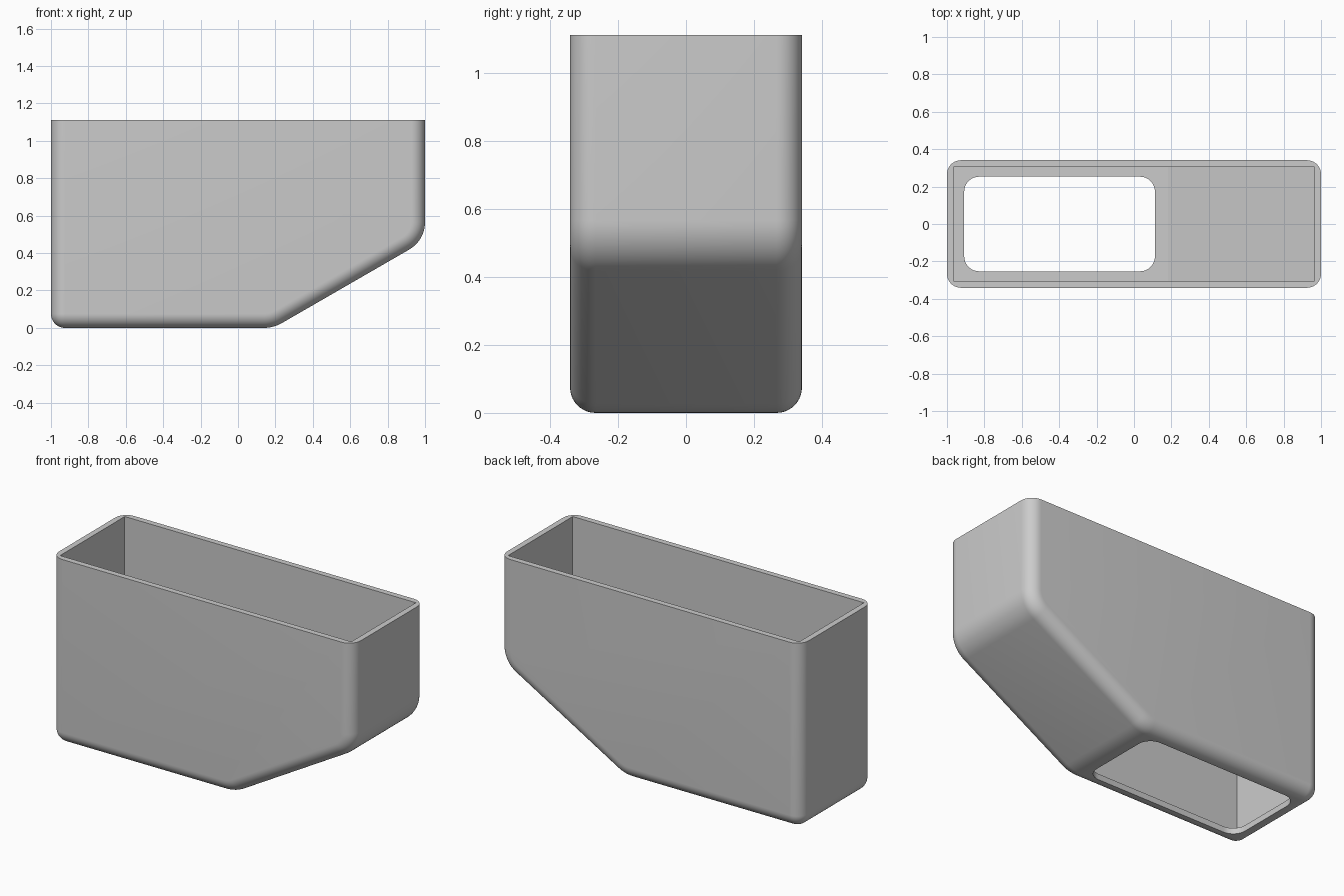
import bpy, bmesh
from math import radians, sin, cos, tan, pi

cube = bpy.data.objects.get("Cube")
if cube:
    bpy.data.objects.remove(cube)

HEIGHT, HALF_Y, EDGE, WALL = 1.112, 0.341, 0.075, 0.035
KNEE, SLOPE = 0.19, radians(30)
SHOULDER = (1 - KNEE) * tan(SLOPE)

grey = bpy.data.materials.new("light_grey")
grey.use_nodes = True
grey.diffuse_color = (0.6, 0.6, 0.6, 1)
grey.node_tree.nodes["Principled BSDF"].inputs["Base Color"].default_value = grey.diffuse_color


def arc(cx, cz, r, start, end, steps):
    angles = [radians(start + (end - start) * i / steps) for i in range(steps + 1)]
    return [(cx + r * cos(a), cz + r * sin(a)) for a in angles]


def side_profile(inset):
    """Open-top side outline with rounded lower corners, shrunk by inset."""
    knee_r, shoulder_r = 0.2, 0.17
    pts = [(-1 + inset, HEIGHT)]
    pts += arc(-1 + EDGE, EDGE, EDGE - inset, 180, 270, 10)
    pts += arc(KNEE - knee_r * tan(SLOPE / 2), knee_r, knee_r - inset, 270, 300, 6)
    pts += arc(1 - shoulder_r, SHOULDER + shoulder_r * tan(SLOPE),
               shoulder_r - inset, 300, 360, 10)
    return pts + [(1 - inset, HEIGHT)]


def loft(name, rings):
    """Skin equal-length closed rings and cap both ends."""
    bm = bmesh.new()
    loops = [[bm.verts.new(p) for p in ring] for ring in rings]
    for a, b in zip(loops, loops[1:]):
        for i in range(len(a)):
            j = (i + 1) % len(a)
            bm.faces.new((a[i], a[j], b[j], b[i]))
    bm.faces.new(loops[0])
    bm.faces.new(loops[-1])
    bmesh.ops.remove_doubles(bm, verts=bm.verts, dist=1e-5)
    bmesh.ops.recalc_face_normals(bm, faces=bm.faces)
    mesh = bpy.data.meshes.new(name)
    bm.to_mesh(mesh)
    bm.free()
    mesh.materials.append(grey)
    obj = bpy.data.objects.new(name, mesh)
    bpy.context.collection.objects.link(obj)
    return obj


# Outer body: side outline swept across y with quarter-round side edges
steps = 10
quarter = [pi / 2 * i / steps for i in range(steps + 1)]
half = [(HALF_Y - EDGE + EDGE * cos(a), EDGE * (1 - sin(a))) for a in quarter]
stations = [(-y, inset) for y, inset in half] + half[::-1]
body = loft("open_bin", [[(x, y, z) for x, z in side_profile(i)] for y, i in stations])

# Sharp-cornered cavity that follows the outside at constant thickness
inner_x, inner_y = 1 - WALL, HALF_Y - WALL
inner_knee = KNEE - WALL * tan(SLOPE / 2)
cavity_outline = [(-inner_x, HEIGHT + 0.2), (-inner_x, WALL), (inner_knee, WALL),
                  (inner_x, WALL + (inner_x - inner_knee) * tan(SLOPE)),
                  (inner_x, HEIGHT + 0.2)]
cavity = loft("cavity_cutter", [[(x, y, z) for x, z in cavity_outline]
                                for y in (-inner_y, inner_y)])

# Rounded rectangular opening through the floor
x0, x1, hy, r = -0.908, 0.112, 0.253, 0.08
opening_outline = (arc(x1 - r, hy - r, r, 0, 90, 8) + arc(x0 + r, hy - r, r, 90, 180, 8)
                   + arc(x0 + r, r - hy, r, 180, 270, 8) + arc(x1 - r, r - hy, r, 270, 360, 8))
opening = loft("opening_cutter", [[(x, y, z) for x, y in opening_outline]
                                  for z in (-0.2, 0.3)])

# Cut both shapes out of the body
bpy.context.view_layer.objects.active = body
for cutter in (cavity, opening):
    cutter.hide_render = True
    mod = body.modifiers.new(cutter.name, 'BOOLEAN')
    mod.operation, mod.solver, mod.object = 'DIFFERENCE', 'EXACT', cutter
    bpy.ops.object.modifier_apply(modifier=mod.name)
    bpy.data.objects.remove(cutter)

bpy.ops.object.select_all(action='DESELECT')
body.select_set(True)
bpy.ops.object.shade_smooth_by_angle(angle=radians(25))
